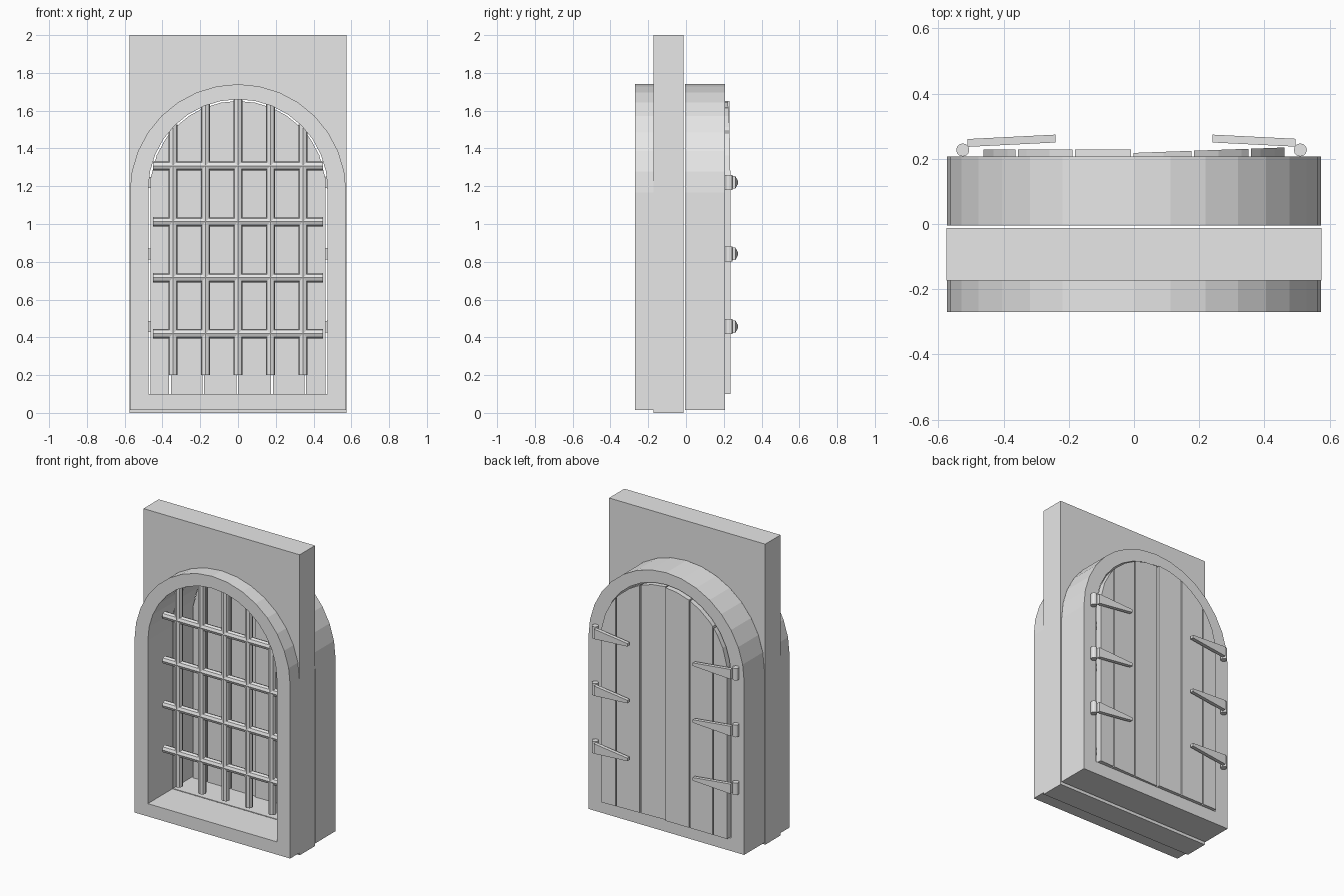
import bpy
from math import sin, cos, pi, sqrt

cube = bpy.data.objects.get("Cube")
if cube:
    bpy.data.objects.remove(cube)

grey = bpy.data.materials.new("plain grey")
grey.use_nodes = True
COLOUR = (0.8, 0.8, 0.8, 1)
grey.diffuse_color = COLOUR
grey.node_tree.nodes["Principled BSDF"].inputs["Base Color"].default_value = COLOUR


def finish(ob, name):
    ob.name = name
    ob.data.materials.clear()
    ob.data.materials.append(grey)
    return ob


def prism(name, loops, y0, y1, slope=0):
    """Extrude x-z outlines (first outer, then holes) from y0 to y1."""
    cu = bpy.data.curves.new(name, "CURVE")
    cu.dimensions = "2D"
    cu.fill_mode = "BOTH"
    cu.extrude = (y1 - y0) / 2
    for loop in loops:
        sp = cu.splines.new("POLY")
        sp.points.add(len(loop) - 1)
        sp.use_cyclic_u = True
        for p, (x, z) in zip(sp.points, loop):
            p.co = (x, z, 0, 1)
    ob = bpy.data.objects.new(name, cu)
    bpy.context.collection.objects.link(ob)
    bpy.ops.object.select_all(action="DESELECT")
    bpy.context.view_layer.objects.active = ob
    ob.select_set(True)
    bpy.ops.object.convert(target="MESH")
    ob = bpy.context.object
    for v in ob.data.vertices:
        x, z, d = v.co
        v.co = (x, (y0 + y1) / 2 - d + slope * x, z)
    for poly in ob.data.polygons:
        poly.use_smooth = False
    return finish(ob, name)


def arch(r, spring, bottom, n=16):
    top = [(r * cos(pi * i / n), spring + r * sin(pi * i / n)) for i in range(n + 1)]
    return [(-r, bottom), (r, bottom)] + top


def rod(name, r, length, loc, sides, rot=(0, 0, 0)):
    bpy.ops.mesh.primitive_cylinder_add(vertices=sides, radius=r, depth=length,
                                        location=loc, rotation=rot)
    return finish(bpy.context.object, name)


# Wall slab and the two arched surrounds
R, SPRING, SILL = 0.475, 1.185, 0.1
opening = arch(R, SPRING, SILL)
outer = arch(0.573, 1.167, 0.015)
wall = [(-0.575, 0), (0.575, 0), (0.575, 2), (-0.575, 2)]
prism("wall_slab", [wall, opening], -0.173, -0.012)
prism("front_surround", [outer, opening], -0.27, -0.15)
prism("back_surround", [outer, opening], -0.005, 0.207)

# Window bars
for i in range(-2, 3):
    x = i * 0.172
    top = SPRING + sqrt(R * R - x * x) + 0.015
    rod(f"upright_bar_{i + 3}", 0.025, top - 0.2, (x, -0.13, (top + 0.2) / 2), 8)
for i in range(4):
    rod(f"cross_bar_{i + 1}", 0.025, 0.9, (0, -0.13, 0.42 + i * 0.296), 8, (0, pi / 2, 0))

# Two door leaves of three planks each, rounded at the top
DOOR_R = 0.466


def door_top(x):
    return SPRING + sqrt(max(DOOR_R ** 2 - x * x, 0))


def plank(name, x0, x1, y, slope):
    xs = [x0] + sorted(-DOOR_R * cos(pi * k / 16) for k in range(17)
                       if x0 + 0.005 < -DOOR_R * cos(pi * k / 16) < x1 - 0.005) + [x1]
    outline = [(x0, SILL), (x1, SILL)] + [(x, door_top(x)) for x in reversed(xs)]
    prism(name, [outline], y - 0.04, y, slope)


edges = [-DOOR_R, -0.36, -0.185, -0.005, 0.18, 0.355, DOOR_R]
for i in range(6):
    side = "right" if i < 3 else "left"
    y, slope = (0.229, 0) if i < 3 else (0.218, 0.036)
    plank(f"{side}_door_plank_{i % 3 + 1}", edges[i] + 0.004, edges[i + 1] - 0.004, y, slope)

# Strap hinges with round pins
for side, s, pin_x in (("right", -1, -0.525), ("left", 1, 0.51)):
    for k, z in enumerate((0.457, 0.842, 1.22)):
        rod(f"{side}_hinge_pin_{k + 1}", 0.02, 0.08, (pin_x, 0.227, z), 12)
        root, tip = pin_x - s * 0.015, s * 0.24
        strap = [(root, z - 0.033), (tip, z - 0.01), (tip, z + 0.01), (root, z + 0.033)]
        if s > 0:
            strap.reverse()
        prism(f"{side}_hinge_strap_{k + 1}", [strap], 0.262, 0.286, -s * 0.05)
